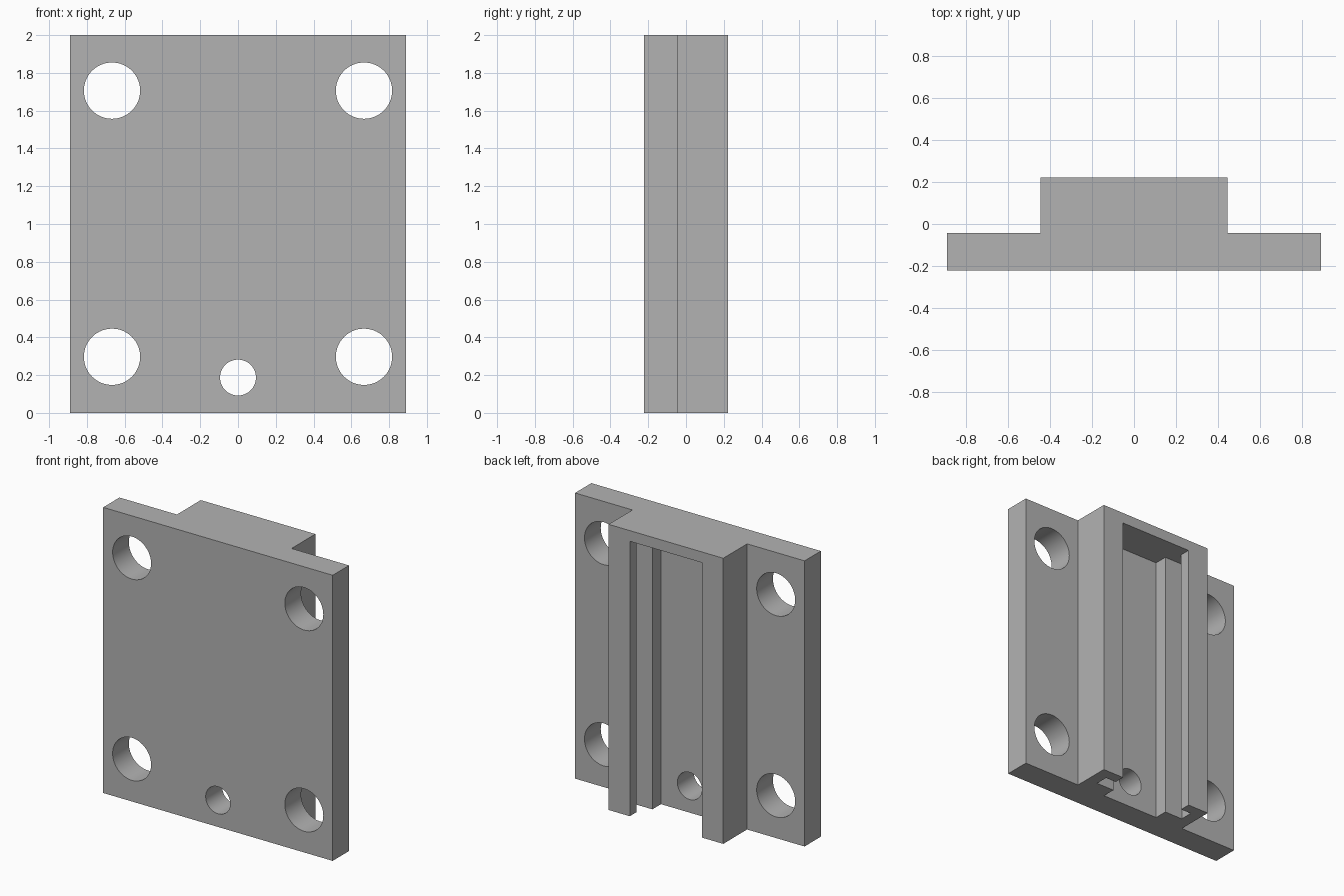
import bpy
import bmesh
import math
from mathutils import Matrix

cube = bpy.data.objects.get("Cube")
if cube:
    bpy.data.objects.remove(cube, do_unlink=True)

HALF_W, HEIGHT = 0.889, 2.0
FRONT, WING, BACK = -0.222, -0.042, 0.222

grey = bpy.data.materials.new("plain grey")
grey.use_nodes = True
grey.diffuse_color = (0.45, 0.45, 0.45, 1)
grey.node_tree.nodes["Principled BSDF"].inputs["Base Color"].default_value = grey.diffuse_color


def finish(name, bm):
    bmesh.ops.recalc_face_normals(bm, faces=bm.faces)
    mesh = bpy.data.meshes.new(name)
    bm.to_mesh(mesh)
    bm.free()
    mesh.materials.append(grey)
    obj = bpy.data.objects.new(name, mesh)
    bpy.context.collection.objects.link(obj)
    return obj


def extrude_profile(name, half, z0, z1):
    """Mirror a half profile (x, y) across x = 0 and extrude it upwards."""
    points = half + [(-x, y) for x, y in reversed(half)]
    bm = bmesh.new()
    face = bm.faces.new([bm.verts.new((x, y, z0)) for x, y in points])
    extruded = bmesh.ops.extrude_face_region(bm, geom=[face])["geom"]
    top = [g for g in extruded if isinstance(g, bmesh.types.BMVert)]
    bmesh.ops.translate(bm, verts=top, vec=(0, 0, z1 - z0))
    return finish(name, bm)


def hole_cutter(x, z, radius):
    """Cylinder running front to back."""
    bm = bmesh.new()
    place = Matrix.Translation((x, 0, z)) @ Matrix.Rotation(math.pi / 2, 4, "X")
    bmesh.ops.create_cone(bm, cap_ends=True, segments=64, radius1=radius,
                          radius2=radius, depth=1.0, matrix=place)
    return finish("hole_cutter", bm)


# Base plate and raised rail block as one T-shaped body
body = extrude_profile("mounting_plate", [
    (HALF_W, FRONT), (HALF_W, WING), (0.444, WING), (0.444, BACK)], 0, HEIGHT)

# Stepped slot, open at the bottom: deep groove, wide cavity, lipped mouth
cutters = [extrude_profile("slot_cutter", [
    (0.222, -0.04), (0.222, 0.055), (0.362, 0.055),
    (0.362, 0.147), (0.28, 0.147), (0.28, 0.4)], -0.2, 1.925)]

# Four corner holes and one small hole through the slot floor
for side in (-1, 1):
    for z in (0.297, 1.706):
        cutters.append(hole_cutter(side * 0.667, z, 0.149))
cutters.append(hole_cutter(0, 0.187, 0.095))

for cutter in cutters:
    cutter.hide_render = True
    mod = body.modifiers.new("cut", "BOOLEAN")
    mod.operation = "DIFFERENCE"
    mod.solver = "EXACT"
    mod.object = cutter

# Bake the cuts, then remove the cutters
graph = bpy.context.evaluated_depsgraph_get()
baked = bpy.data.meshes.new_from_object(body.evaluated_get(graph))
body.modifiers.clear()
body.data = baked
baked.materials.clear()
baked.materials.append(grey)
for poly in baked.polygons:
    poly.material_index = 0
for cutter in cutters:
    bpy.data.objects.remove(cutter, do_unlink=True)

# Smooth hole walls, sharp edges elsewhere
bpy.ops.object.select_all(action="DESELECT")
body.select_set(True)
bpy.context.view_layer.objects.active = body
bpy.ops.object.shade_smooth_by_angle(angle=math.radians(30))
